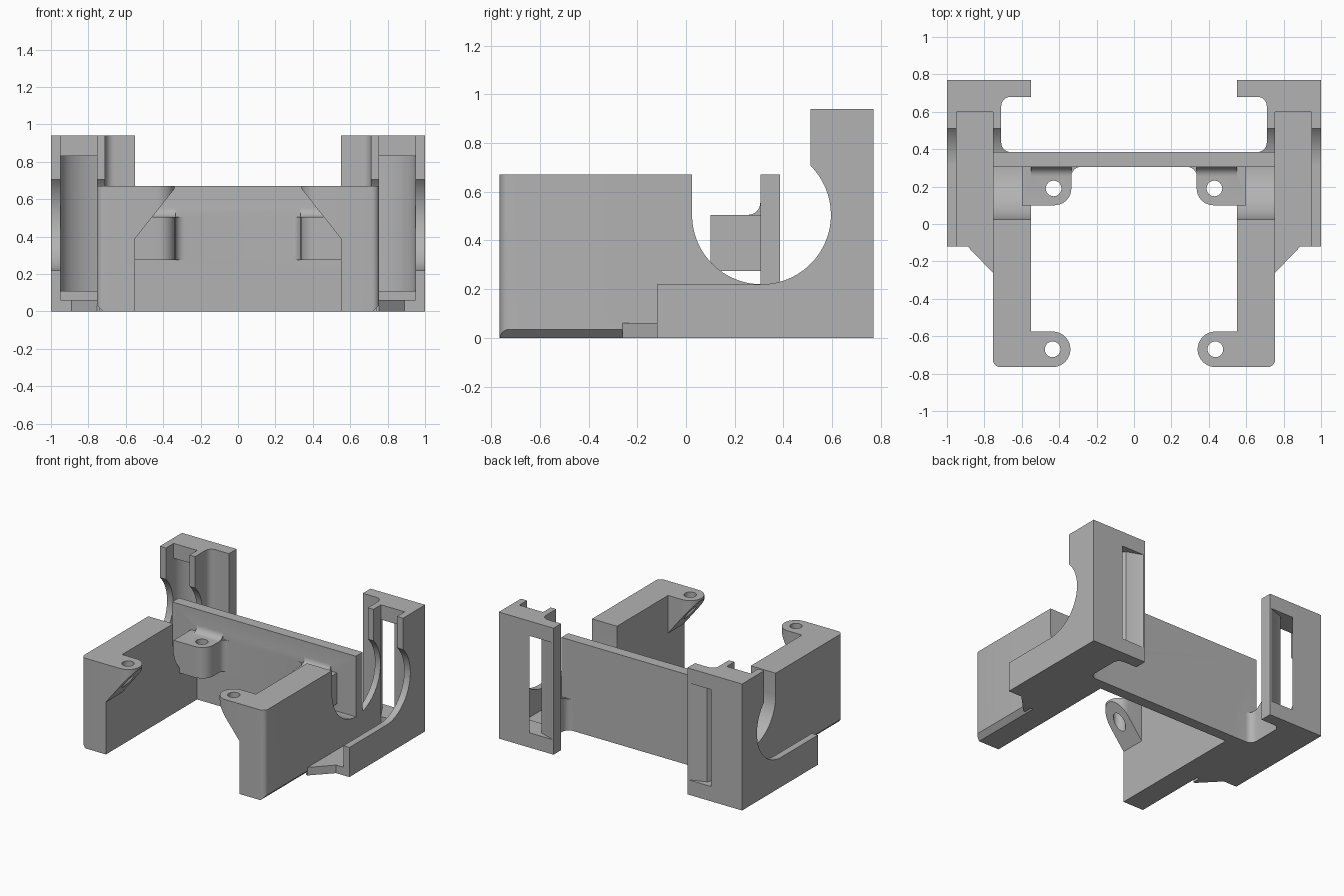
import bpy, bmesh
from math import sin, cos, radians

cube = bpy.data.objects.get("Cube")
if cube:
    bpy.data.objects.remove(cube, do_unlink=True)

grey = bpy.data.materials.new("plain_grey")
grey.use_nodes = True
grey.diffuse_color = (0.45, 0.45, 0.45, 1)
grey.node_tree.nodes["Principled BSDF"].inputs["Base Color"].default_value = (0.45, 0.45, 0.45, 1)


def arc(cx, cy, rx, start, end, steps=12, ry=None):
    ry = ry or rx
    angles = [radians(start + (end - start) * i / steps) for i in range(steps + 1)]
    return [(cx + rx * cos(a), cy + ry * sin(a)) for a in angles]


def prism(name, profile, axis, lo, hi):
    """Extrude a 2D profile along an axis: z takes (x, y), x takes (y, z), y takes (x, z)."""
    place = {"z": lambda p, h: (p[0], p[1], h),
             "x": lambda p, h: (h, p[0], p[1]),
             "y": lambda p, h: (p[0], h, p[1])}[axis]
    bm = bmesh.new()
    bottom = [bm.verts.new(place(p, lo)) for p in profile]
    top = [bm.verts.new(place(p, hi)) for p in profile]
    bm.faces.new(bottom)
    bm.faces.new(top)
    for i in range(len(profile)):
        j = (i + 1) % len(profile)
        bm.faces.new((bottom[i], bottom[j], top[j], top[i]))
    bmesh.ops.recalc_face_normals(bm, faces=bm.faces)
    mesh = bpy.data.meshes.new(name)
    bm.to_mesh(mesh)
    bm.free()
    mesh.materials.append(grey)
    obj = bpy.data.objects.new(name, mesh)
    bpy.context.collection.objects.link(obj)
    return obj


def box(name, x, y, z):
    return prism(name, [(x[0], y[0]), (x[1], y[0]), (x[1], y[1]), (x[0], y[1])], "z", *z)


def apply(obj, mod):
    bpy.ops.object.select_all(action="DESELECT")
    bpy.context.view_layer.objects.active = obj
    obj.select_set(True)
    bpy.ops.object.modifier_apply(modifier=mod.name)


def combine(obj, other, operation):
    mod = obj.modifiers.new("combine", "BOOLEAN")
    mod.operation, mod.solver, mod.object = operation, "EXACT", other
    apply(obj, mod)
    bpy.data.objects.remove(other, do_unlink=True)


def add(obj, other):
    combine(obj, other, "UNION")


def cut(obj, other):
    combine(obj, other, "DIFFERENCE")


# Rear post with inward lip and low outer platform
post_profile = [(0.74, -0.12), (1, -0.12), (1, 0.77), (0.55, 0.77), (0.55, 0.68)]
post_profile += arc(0.66, 0.63, 0.05, 90, 0, 6) + arc(0.66, 0.435, 0.05, 0, -90, 6)
post_profile += [(0.66, 0.33), (0.74, 0.33)]
body = prism("bracket_body", post_profile, "z", 0, 0.94)
cut(body, box("platform_cutter", (0.7, 1.1), (-0.2, 0.31), (0.22, 1.1)))

# Long side arm with rounded outer corner and chamfered lower edge
arm_profile = [(0.55, -0.765)] + arc(0.715, -0.725, 0.04, -90, 0, 6) + [(0.755, 0.385), (0.55, 0.385)]
arm = prism("side_arm", arm_profile, "z", 0, 0.67)
cut(arm, prism("edge_cutter", [(0.71, -0.01), (0.77, 0.05), (0.77, -0.01)], "y", -0.8, -0.2))
add(body, arm)

# Round seat, open at the top, through arm and post
seat = [(0.025, 1.1)] + arc(0.31, 0.505, 0.285, 180, 405, 56) + [(0.51, 1.1)]
cut(body, prism("seat_cutter", seat, "x", 0.5, 1.1))

# Flange pocket between inner and outer walls
cut(body, box("pocket_cutter", (0.755, 0.95), (-0.3, 0.6), (0.06, 1.1)))

# Curved strap channel leaving through the back
channel = [(0.55, 0.78), (0.57, 0.765), (0.68, 0.725), (0.755, 0.6), (0.755, 0.55), (0.95, 0.55)]
channel += arc(0.595, 0.6, 0.355, 0, 65, 12, 0.188) + [(0.745, 0.78)]
cut(body, prism("channel_cutter", channel, "z", 0.11, 0.83))

# Thin gusset ahead of the pocket floor
add(body, prism("floor_gusset", [(0.74, -0.26), (0.755, -0.26), (0.89, -0.12), (0.94, -0.1),
                                 (0.74, -0.1)], "z", 0, 0.06))

# Front screw tab with sloped underside
tab = prism("front_tab", [(0.6, -0.765)] + arc(0.435, -0.67, 0.095, 270, 90, 20) + [(0.6, -0.575)],
            "z", 0.25, 0.67)
cut(tab, prism("slope_cutter", [(0.55, 0.2), (0.55, 0.39), (0.34, 0.655), (0.2, 0.655), (0.2, 0.2)],
               "y", -0.9, -0.4))
add(body, tab)

# Rear screw pad with blends into the cross wall
pad_profile = [(0.6, 0.1)] + arc(0.425, 0.19, 0.09, 270, 180, 8) + arc(0.285, 0.255, 0.05, 0, 90, 6)
add(body, prism("rear_pad", pad_profile + [(0.285, 0.33), (0.6, 0.33)], "z", 0.275, 0.505))
blend = arc(0.255, 0.555, 0.05, -90, 0, 6) + [(0.33, 0.555), (0.33, 0.49), (0.255, 0.49)]
add(body, prism("pad_blend", blend, "x", 0.335, 0.551))

# Screw holes
for x, y in [(0.435, -0.67), (0.43, 0.19)]:
    cut(body, prism("hole_cutter", arc(x, y, 0.042, 0, 345, 23), "z", 0.1, 0.8))

# Mirror the side, then join the cross wall
mirror = body.modifiers.new("mirror", "MIRROR")
mirror.use_mirror_merge = False
apply(body, mirror)
add(body, box("cross_wall", (-0.755, 0.755), (0.305, 0.385), (0, 0.67)))

bpy.ops.object.select_all(action="DESELECT")
bpy.context.view_layer.objects.active = body
body.select_set(True)
bpy.ops.object.shade_smooth_by_angle(angle=radians(30))
